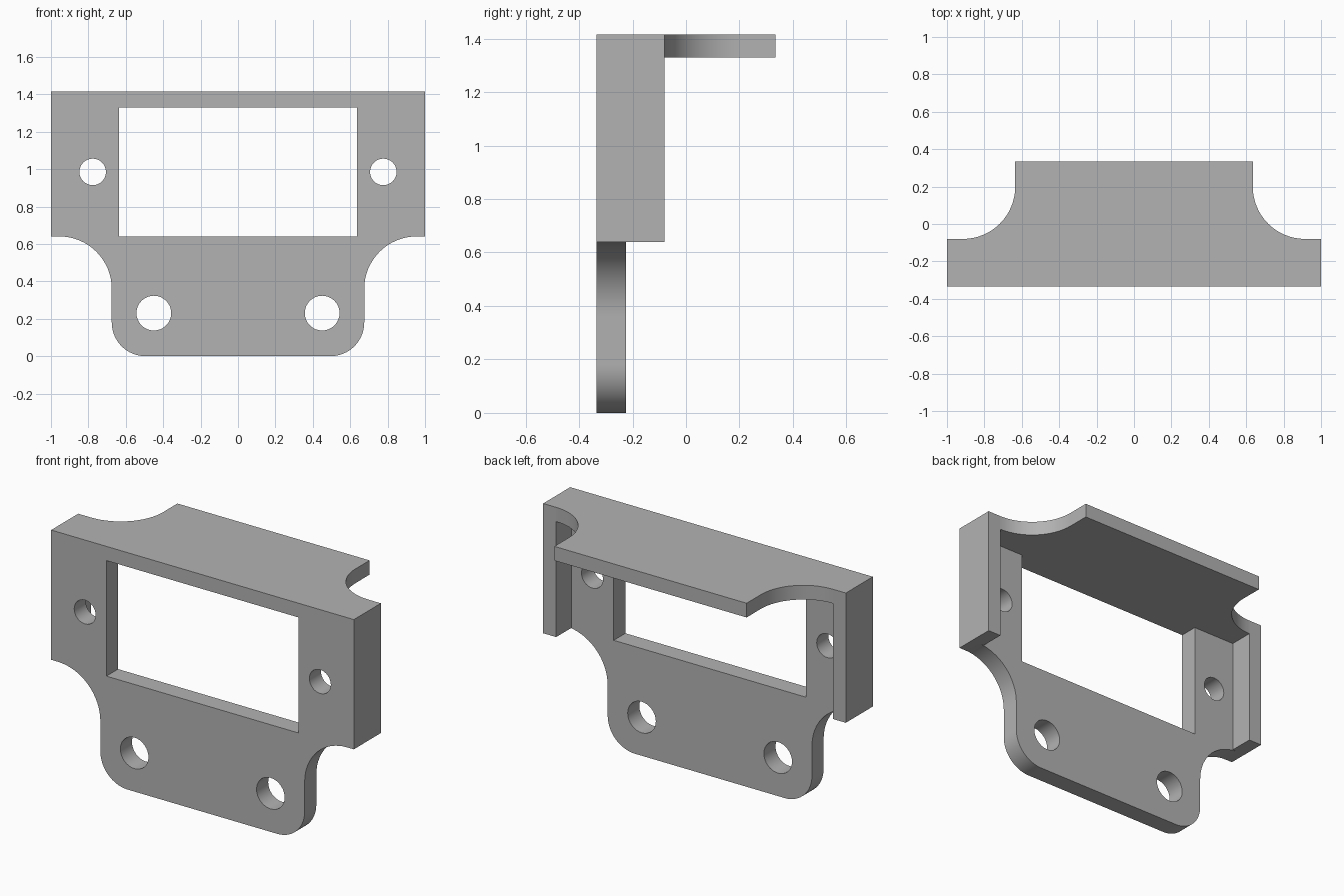
import bpy
import bmesh
from math import cos, sin, pi, radians
from mathutils import Matrix

cube = bpy.data.objects.get("Cube")
if cube:
    bpy.data.objects.remove(cube)

# Main dimensions
TOP, SHELF, STEP = 1.415, 1.33, 0.64
FRONT, SHEET_BACK, RIB_BACK, BACK = -0.335, -0.225, -0.08, 0.335
WINDOW, LOWER, RIB, FILLET, CORNER = 0.635, 0.675, 0.914, 0.28, 0.18

grey = bpy.data.materials.new("grey")
grey.use_nodes = True
colour = (0.45, 0.45, 0.45, 1)
grey.diffuse_color = colour
grey.node_tree.nodes["Principled BSDF"].inputs["Base Color"].default_value = colour


def arc(cx, cy, r, start, end, steps=16):
    angles = [radians(start + (end - start) * i / steps) for i in range(steps + 1)]
    return [(cx + r * cos(a), cy + r * sin(a)) for a in angles]


def mirrored(half):
    return half + [(-x, y) for x, y in reversed(half)]


def extrude(name, outlines, low, high, upright=False):
    """Fill outlines (later ones are holes) and extrude from low to high."""
    curve = bpy.data.curves.new(name, "CURVE")
    curve.dimensions = "2D"
    curve.fill_mode = "BOTH"
    curve.extrude = (high - low) / 2
    for points in outlines:
        spline = curve.splines.new("POLY")
        spline.points.add(len(points) - 1)
        for p, (x, y) in zip(spline.points, points):
            p.co = (x, y, 0, 1)
        spline.use_cyclic_u = True
    source = bpy.data.objects.new(name, curve)
    bpy.context.collection.objects.link(source)
    graph = bpy.context.evaluated_depsgraph_get()
    mesh = bpy.data.meshes.new_from_object(source.evaluated_get(graph))
    bpy.data.objects.remove(source)
    middle = (low + high) / 2
    if upright:
        place = Matrix.Translation((0, middle, 0)) @ Matrix.Rotation(pi / 2, 4, "X")
    else:
        place = Matrix.Translation((0, 0, middle))
    mesh.transform(place)
    bm = bmesh.new()
    bm.from_mesh(mesh)
    bmesh.ops.remove_doubles(bm, verts=bm.verts, dist=0.0001)
    bmesh.ops.recalc_face_normals(bm, faces=bm.faces)
    bm.to_mesh(mesh)
    bm.free()
    mesh.materials.clear()
    mesh.materials.append(grey)
    obj = bpy.data.objects.new(name, mesh)
    bpy.context.collection.objects.link(obj)
    return obj


# Front sheet with window, two small and two large screw holes
half = (arc(LOWER - CORNER, CORNER, CORNER, -90, 0)
        + arc(LOWER + FILLET, STEP - FILLET, FILLET, 180, 90)
        + [(1, STEP), (1, TOP)])
window = mirrored([(WINDOW, STEP), (WINDOW, SHELF)])
holes = [arc(side * x, z, r, 0, 348.75, 31)
         for x, z, r in ((0.777, 0.985, 0.071), (0.45, 0.23, 0.093))
         for side in (-1, 1)]
bracket = extrude("bracket", [mirrored(half), window] + holes, FRONT, SHEET_BACK, True)

# Top shelf with scooped back corners
half = ([(1, FRONT), (1, RIB_BACK)]
        + arc(WINDOW + FILLET, RIB_BACK + FILLET, FILLET, 270, 180)
        + [(WINDOW, BACK)])
parts = [extrude("top_shelf", [mirrored(half)], SHELF, TOP)]

# Side ribs
for name, side in (("left_rib", 1), ("right_rib", -1)):
    outline = [(side * x, y) for x, y in
               ((RIB, FRONT), (1, FRONT), (1, RIB_BACK), (RIB, RIB_BACK))]
    parts.append(extrude(name, [outline], STEP, TOP))

# Weld everything into one solid
for part in parts:
    mod = bracket.modifiers.new("join_" + part.name, "BOOLEAN")
    mod.operation = "UNION"
    mod.solver = "EXACT"
    mod.object = part
graph = bpy.context.evaluated_depsgraph_get()
solid = bpy.data.meshes.new_from_object(bracket.evaluated_get(graph))
bracket.modifiers.clear()
bracket.data = solid
for part in parts:
    bpy.data.objects.remove(part)

# Merge flat areas and smooth the curved walls
bm = bmesh.new()
bm.from_mesh(solid)
bmesh.ops.remove_doubles(bm, verts=bm.verts, dist=0.0001)
bmesh.ops.dissolve_limit(bm, angle_limit=radians(0.5), verts=bm.verts, edges=bm.edges)
bm.to_mesh(solid)
bm.free()
bpy.ops.object.select_all(action="DESELECT")
bracket.select_set(True)
bpy.context.view_layer.objects.active = bracket
bpy.ops.object.shade_smooth_by_angle(angle=radians(30))
